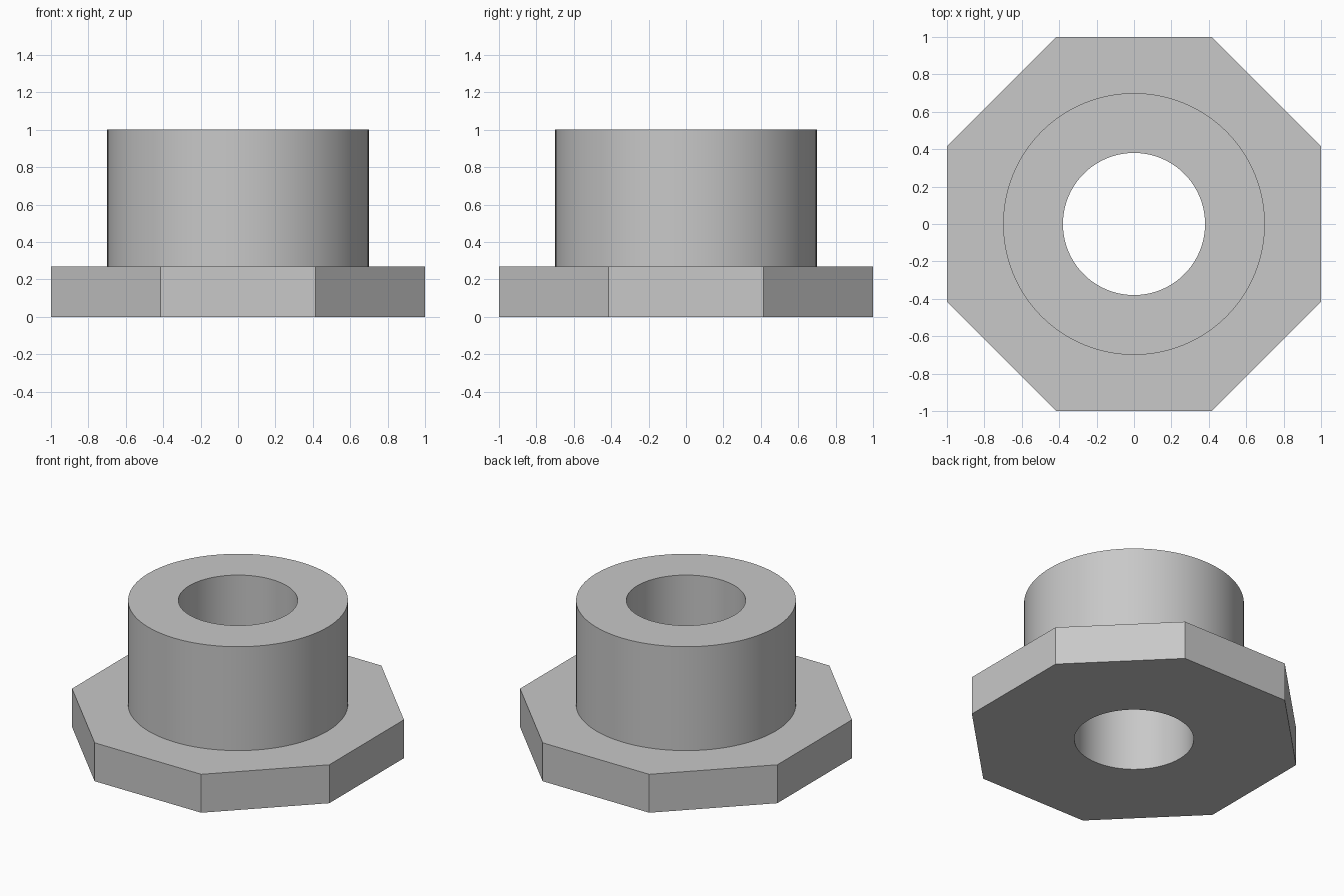
import bpy
import bmesh
from math import cos, sin, pi

cube = bpy.data.objects.get("Cube")
if cube:
    bpy.data.objects.remove(cube, do_unlink=True)

SIDES = 96            # multiple of 16, so the flange corners land on vertices
BORE, COLLAR, FLANGE = 0.38, 0.70, 1.0
FLANGE_TOP, TOP = 0.27, 1.0

# Material
grey = bpy.data.materials.new("light grey")
grey.use_nodes = True
color = (0.58, 0.58, 0.58, 1)
grey.diffuse_color = color
grey.node_tree.nodes["Principled BSDF"].inputs["Base Color"].default_value = color


def circle(radius):
    return lambda angle: radius


def octagon(apothem):
    """Distance to an octagon edge, with flats facing the axes."""
    step = pi / 4
    return lambda angle: apothem / cos(angle - step * round(angle / step))


def ring(bm, radius_at, z):
    angles = [2 * pi * i / SIDES for i in range(SIDES)]
    return [bm.verts.new((radius_at(a) * cos(a), radius_at(a) * sin(a), z)) for a in angles]


# Flanged bushing: closed section carried around the bore
bm = bmesh.new()
section = [
    (circle(BORE), 0),
    (octagon(FLANGE), 0),
    (octagon(FLANGE), FLANGE_TOP),
    (circle(COLLAR), FLANGE_TOP),
    (circle(COLLAR), TOP),
    (circle(BORE), TOP),
]
rings = [ring(bm, shape, z) for shape, z in section]
for k, lower in enumerate(rings):
    upper = rings[(k + 1) % len(rings)]
    for i in range(SIDES):
        j = (i + 1) % SIDES
        bm.faces.new((lower[i], lower[j], upper[j], upper[i]))
bmesh.ops.recalc_face_normals(bm, faces=bm.faces)

mesh = bpy.data.meshes.new("flanged_bushing")
bm.to_mesh(mesh)
bm.free()
mesh.materials.append(grey)
bushing = bpy.data.objects.new("flanged_bushing", mesh)
bpy.context.collection.objects.link(bushing)

# Smooth round walls, crisp rims and flange corners
bpy.ops.object.select_all(action="DESELECT")
bushing.select_set(True)
bpy.context.view_layer.objects.active = bushing
bpy.ops.object.shade_smooth_by_angle(angle=pi / 6)
